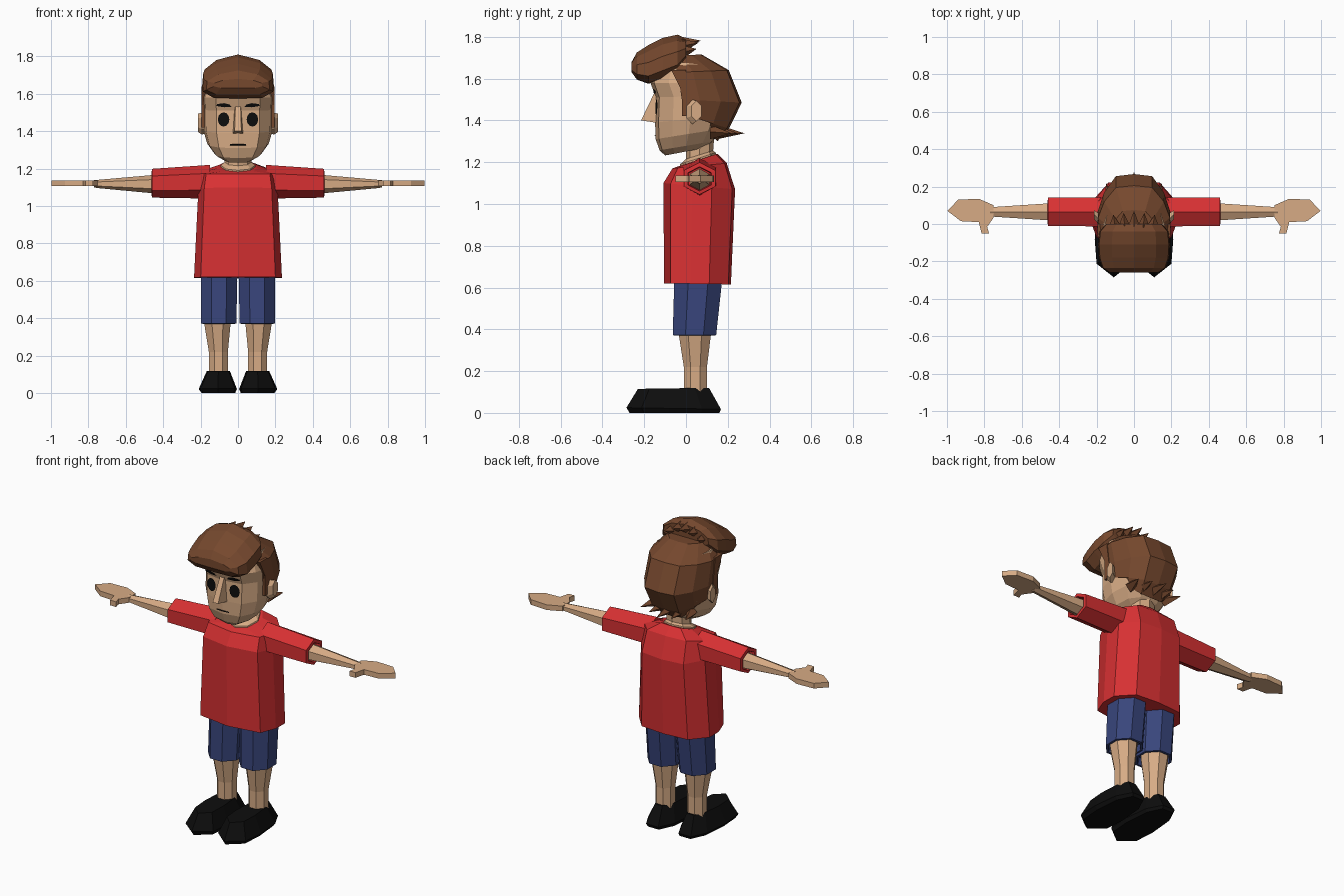
import bpy, bmesh, math
from mathutils import Vector
from mathutils.bvhtree import BVHTree


def material(name, rgb):
    m = bpy.data.materials.new(name)
    m.diffuse_color = (*rgb, 1)
    return m


SKIN = material("skin", (0.68, 0.41, 0.235))
RED = material("red_cloth", (0.68, 0.03, 0.032))
BLUE = material("blue_cloth", (0.04, 0.06, 0.2))
BROWN = material("brown_hair", (0.18, 0.065, 0.027))
BLACK = material("black", (0.004, 0.004, 0.004))


def build(name, verts, faces, mat, mirror=False):
    bm = bmesh.new()
    vs = [bm.verts.new(v) for v in verts]
    for f in faces:
        bm.faces.new([vs[i] for i in f])
    bmesh.ops.recalc_face_normals(bm, faces=bm.faces)
    me = bpy.data.meshes.new(name)
    bm.to_mesh(me)
    bm.free()
    me.materials.append(mat)
    ob = bpy.data.objects.new(name, me)
    bpy.context.collection.objects.link(ob)
    if mirror:
        mod = ob.modifiers.new("mirror", 'MIRROR')
        mod.use_mirror_merge = False
    return ob


def loft(name, rings, mat, mirror=False):
    """Skin between equal-sized rings, closed at both ends."""
    n = len(rings[0])
    verts = [p for r in rings for p in r]
    faces = [(k * n + i, k * n + (i + 1) % n, (k + 1) * n + (i + 1) % n, (k + 1) * n + i)
             for k in range(len(rings) - 1) for i in range(n)]
    faces += [tuple(range(n)), tuple(range(len(verts) - n, len(verts)))]
    return build(name, verts, faces, mat, mirror)


def symmetric(half):
    """Complete a half section that starts and ends on the middle line."""
    return half + [(-x, y) for x, y in half[-2:0:-1]]


def polygon(n, turn=0.0):
    return [(math.cos(2 * math.pi * (i + turn) / n), math.sin(2 * math.pi * (i + turn) / n))
            for i in range(n)]


def level(section, cx, rx, yf, zf, yb, zb):
    """Nearly horizontal ring, from front (yf, zf) to back (yb, zb)."""
    return [(cx + x * rx, yf + (y + 1) / 2 * (yb - yf), zf + (y + 1) / 2 * (zb - zf))
            for x, y in section]


def upright(section, x, cy, cz, ry, rz):
    """Ring across the x axis, for arms and ears."""
    return [(x, cy + a * ry, cz + b * rz) for a, b in section]


OCT = polygon(8, 0.5)
HEX = polygon(6, 0.5)

# Shoes
SOLE = symmetric([(0, -1), (0.9, -0.68), (1, -0.1), (0.85, 0.6), (0.4, 1), (0, 1)])
loft("shoe", [level(SOLE, *r) for r in [
    (0.105, 0.09, -0.27, 0.0, 0.16, 0.0),
    (0.108, 0.102, -0.285, 0.025, 0.167, 0.018),
    (0.105, 0.062, -0.23, 0.115, 0.11, 0.12)]], BLACK, True)

# Legs and shorts
loft("lower_leg", [level(OCT, *r) for r in [
    (0.105, 0.055, -0.015, 0.1, 0.105, 0.1),
    (0.105, 0.055, -0.015, 0.22, 0.105, 0.22),
    (0.11, 0.076, -0.04, 0.37, 0.125, 0.37),
    (0.11, 0.078, -0.04, 0.42, 0.125, 0.42)]], SKIN, True)
loft("shorts_leg", [level(OCT, *r) for r in [
    (0.103, 0.085, -0.045, 0.41, 0.13, 0.41),
    (0.103, 0.09, -0.057, 0.37, 0.14, 0.37),
    (0.103, 0.102, -0.072, 0.372, 0.153, 0.372),
    (0.1, 0.105, -0.065, 0.66, 0.185, 0.66)]], BLUE, True)

# Shirt
TORSO = symmetric([(0, -1), (0.85, -0.8), (1, -0.2), (1, 0.35), (0.65, 0.92), (0, 1)])
loft("shirt_body", [level(TORSO, 0, *r) for r in [
    (0.235, -0.105, 0.62, 0.215, 0.615),
    (0.212, -0.108, 1.10, 0.235, 1.07),
    (0.2, -0.065, 1.17, 0.195, 1.195),
    (0.1, -0.037, 1.18, 0.15, 1.24)]], RED)
loft("shirt_sleeve", [upright(HEX, *r) for r in [
    (0.15, 0.065, 1.13, 0.09, 0.09),
    (0.46, 0.065, 1.122, 0.087, 0.077),
    (0.462, 0.065, 1.12, 0.065, 0.058),
    (0.43, 0.065, 1.12, 0.06, 0.055)]], RED, True)

# Arms and hands
loft("arm", [upright(HEX, *r) for r in [
    (0.42, 0.065, 1.117, 0.055, 0.052),
    (0.75, 0.065, 1.118, 0.03, 0.022),
    (0.77, 0.065, 1.12, 0.03, 0.02)]], SKIN, True)
PALM = [(0.75, 0.1), (0.83, 0.135), (0.94, 0.13), (0.998, 0.07), (0.925, 0.015),
        (0.83, 0.01), (0.815, -0.05), (0.775, -0.05), (0.785, -0.015), (0.75, 0.035)]
loft("hand", [[(x, y, z) for x, y in PALM] for z in (1.106, 1.137)], SKIN, True)

# Neck and head
loft("neck", [level(polygon(8), 0, *r) for r in [
    (0.095, -0.03, 1.17, 0.145, 1.23),
    (0.092, -0.028, 1.19, 0.142, 1.246),
    (0.072, 0.0, 1.215, 0.13, 1.255),
    (0.072, 0.0, 1.32, 0.135, 1.32)]], SKIN)
SKULL = symmetric([(0, -1), (0.62, -0.9), (0.92, -0.5), (1, 0), (0.85, 0.6), (0.45, 0.95), (0, 1)])
head = loft("head", [level(SKULL, 0, *r) for r in [
    (0.075, -0.10, 1.232, 0.10, 1.27),
    (0.125, -0.127, 1.257, 0.13, 1.30),
    (0.165, -0.145, 1.31, 0.17, 1.36),
    (0.185, -0.148, 1.39, 0.19, 1.42),
    (0.187, -0.145, 1.51, 0.20, 1.52),
    (0.19, -0.17, 1.58, 0.18, 1.58),
    (0.16, -0.13, 1.69, 0.13, 1.66)]], SKIN)
loft("nose", [
    [(-0.014, -0.15, 1.535), (0.014, -0.15, 1.535), (0.02, -0.12, 1.535), (-0.02, -0.12, 1.535)],
    [(-0.018, -0.215, 1.4), (0.018, -0.215, 1.4), (0.03, -0.12, 1.385), (-0.03, -0.12, 1.385)]], SKIN)
loft("ear", [upright(HEX, *r) for r in [
    (0.155, 0.02, 1.44, 0.025, 0.045),
    (0.192, 0.03, 1.44, 0.034, 0.058),
    (0.213, 0.05, 1.445, 0.027, 0.05)]], SKIN, True)

# Painted face details: thin plates laid onto the head
tree = BVHTree.FromPolygons([v.co for v in head.data.vertices],
                            [p.vertices[:] for p in head.data.polygons])


def plate(name, outline, mirror=False):
    n = len(outline)
    pts = outline + [(sum(p[0] for p in outline) / n, sum(p[1] for p in outline) / n)]
    verts = []
    for x, z in pts:
        hit = tree.ray_cast(Vector((x, -1, z)), Vector((0, 1, 0)))[0]
        verts.append((x, hit.y - 0.007, z))
    build(name, verts, [(i, (i + 1) % n, n) for i in range(n)], BLACK, mirror)


plate("eye", [(0.077 + 0.031 * a, 1.463 + 0.038 * b) for a, b in polygon(12)], True)
plate("eyebrow", [(0.035, 1.53), (0.075, 1.528), (0.115, 1.535), (0.112, 1.545),
                  (0.075, 1.55), (0.045, 1.543)], True)
plate("mouth", [(-0.042, 1.325), (0.042, 1.325), (0.042, 1.331), (-0.042, 1.331)])

# Hair: back cap, swept-up front, and spikes
CAP = symmetric([(0, -1), (0.97, -1), (1, -0.4), (0.83, 0.3), (0.5, 0.92), (0, 1)])
loft("hair_back", [level(CAP, 0, *r) for r in [
    (0.14, 0.03, 1.42, 0.15, 1.30),
    (0.178, -0.01, 1.43, 0.205, 1.36),
    (0.194, -0.02, 1.50, 0.267, 1.485),
    (0.192, -0.04, 1.63, 0.205, 1.64),
    (0.12, -0.07, 1.71, 0.075, 1.715)]], BROWN)
loft("sideburn", [
    [(x, -0.02, 1.42), (x, 0.012, 1.42), (x, 0.02, 1.5), (x, 0.0, 1.64), (x, -0.07, 1.64), (x, -0.02, 1.54)]
    for x in (0.15, 0.194)], BROWN, True)
ARCH = symmetric([(0, 0), (0.7, 0.02), (1, 0.2), (0.97, 0.55), (0.62, 0.84), (0, 1)])
loft("hair_front", [[(x * rx, y, lo + t * (hi - lo)) for x, t in ARCH] for y, rx, lo, hi in [
    (-0.26, 0.13, 1.63, 1.68),
    (-0.235, 0.17, 1.595, 1.725),
    (-0.18, 0.188, 1.575, 1.76),
    (-0.11, 0.192, 1.6, 1.795),
    (-0.04, 0.185, 1.63, 1.81),
    (0.0, 0.15, 1.69, 1.79)]], BROWN)


def spikes(name, items):
    verts, faces = [], []
    for base, tip, w, h in items:
        k = len(verts)
        bx, by, bz = base
        verts += [(bx - w, by, bz), (bx, by, bz - h), (bx + w, by, bz), (bx, by, bz + h), tip]
        faces += [(k + i, k + (i + 1) % 4, k + 4) for i in range(4)] + [(k, k + 1, k + 2, k + 3)]
    build(name, verts, faces, BROWN)


spikes("crown_spikes", [((x, -0.02, 1.765 - 4 * x * x), (x * 1.1, 0.07 - abs(x) * 0.2, 1.782 - 4 * x * x),
                         0.035, 0.035) for x in (-0.1, -0.05, 0, 0.05, 0.1)])
spikes("nape_spikes", [((x, 0.15 - abs(x) * 0.3, 1.345), (x * 1.25, 0.28 - abs(x) * 0.5, 1.338),
                        0.035, 0.035) for x in (-0.12, -0.06, 0, 0.06, 0.12)])
